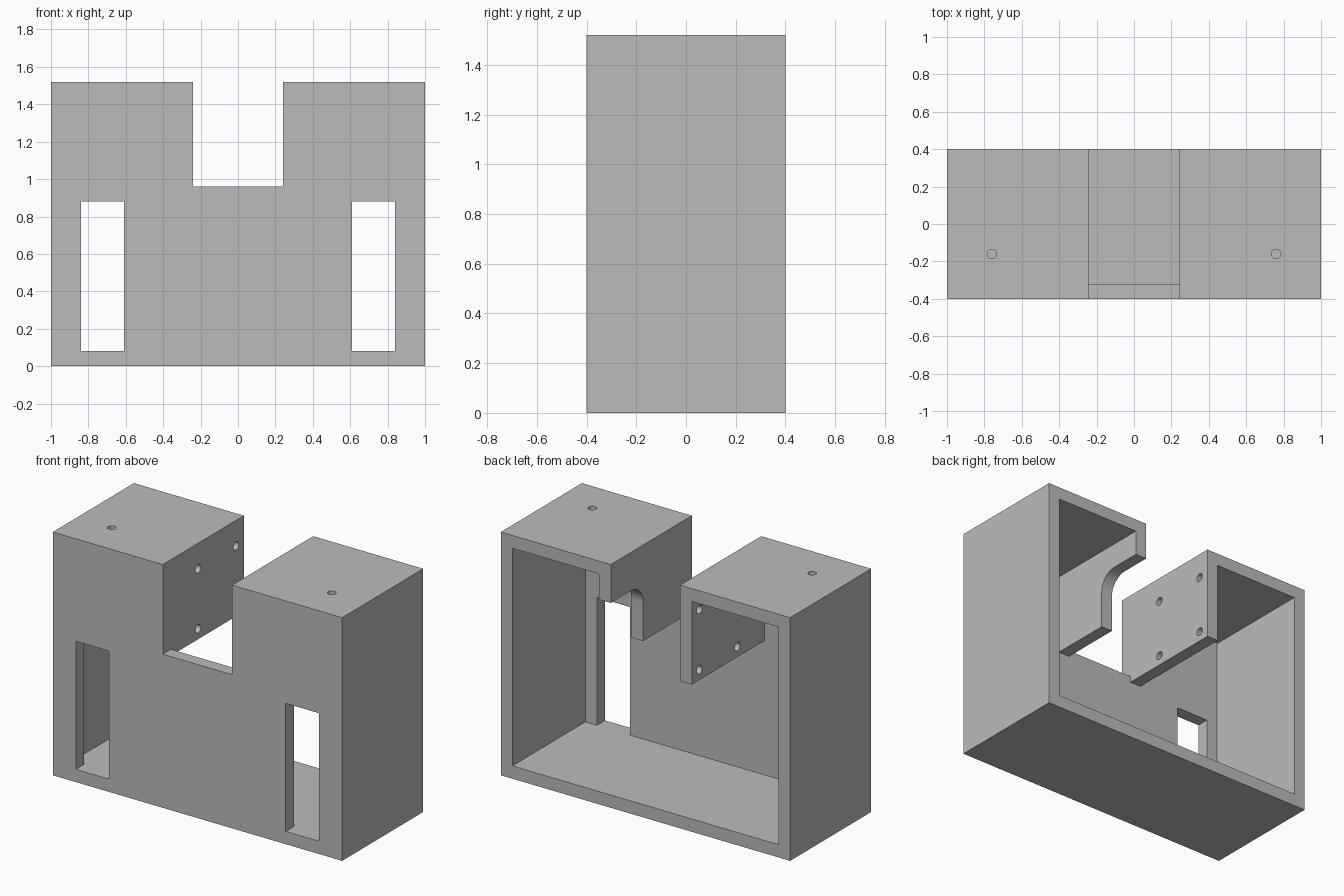
import bpy
import bmesh
from math import cos, sin, pi, radians

cube = bpy.data.objects.get("Cube")
if cube:
    bpy.data.objects.remove(cube, do_unlink=True)

grey = bpy.data.materials.new("mid grey")
grey.use_nodes = True
grey.diffuse_color = (0.5, 0.5, 0.5, 1)
grey.node_tree.nodes["Principled BSDF"].inputs["Base Color"].default_value = (0.5, 0.5, 0.5, 1)

PLACE = {
    "x": lambda u, v, d: (d, u, v),
    "y": lambda u, v, d: (u, d, v),
    "z": lambda u, v, d: (u, v, d),
}


def prism(name, outline, axis, start, end):
    """Extrude a 2D outline along an axis."""
    bm = bmesh.new()
    rings = [[bm.verts.new(PLACE[axis](u, v, d)) for u, v in outline] for d in (start, end)]
    for ring in rings:
        bm.faces.new(ring)
    n = len(outline)
    for i in range(n):
        j = (i + 1) % n
        bm.faces.new((rings[0][i], rings[0][j], rings[1][j], rings[1][i]))
    bmesh.ops.recalc_face_normals(bm, faces=bm.faces)
    mesh = bpy.data.meshes.new(name)
    bm.to_mesh(mesh)
    bm.free()
    mesh.materials.append(grey)
    obj = bpy.data.objects.new(name, mesh)
    bpy.context.collection.objects.link(obj)
    return obj


def rect(u0, u1, v0, v1):
    return [(u0, v0), (u1, v0), (u1, v1), (u0, v1)]


def circle(u, v, r, n=24):
    return [(u + r * cos(2 * pi * i / n), v + r * sin(2 * pi * i / n)) for i in range(n)]


W, D, H, T = 1.0, 0.4, 1.52, 0.08      # half width, half depth, height, wall
NOTCH, SILL, LIP = 0.24, 0.96, 0.92    # notch half width, front sill, inner wall bottom
INNER = NOTCH + T

body = prism("housing", rect(-W, W, 0, H), "y", -D, D)
cutters = []

# Cavity open at the back, rising into a pocket on each side of the notch
half = [(W - T, T), (W - T, H - T), (INNER, H - T), (INNER, LIP)]
cavity = half + [(-x, z) for x, z in reversed(half)]
cutters.append(prism("cavity_cutter", cavity, "y", -D + T, D + 0.2))

# Notch through the front, and the open space between the inner walls
cutters.append(prism("notch_cutter", rect(-NOTCH, NOTCH, SILL, H + 0.2), "y", -D - 0.2, D + 0.2))
cutters.append(prism("gap_cutter", rect(-NOTCH, NOTCH, LIP - 0.1, SILL + 0.1), "y", -D + T, D + 0.2))

# Rounded relief in the back of the left inner wall
Y, Z, R = 0.08, 1.28, 0.12
arc = [(Y + R - R * cos(a), Z - R + R * sin(a)) for a in (i * pi / 24 for i in range(13))]
relief = [(D + 0.2, LIP - 0.1), (Y, LIP - 0.1)] + arc + [(D + 0.2, Z)]
cutters.append(prism("relief_cutter", relief, "x", NOTCH - 0.04, INNER + 0.04))

# Front slots and top holes on both sides
for side in (-1, 1):
    x0, x1 = sorted((side * 0.61, side * 0.84))
    cutters.append(prism("slot_cutter", rect(x0, x1, T, 0.88), "y", -D - 0.1, -D + T + 0.1))
    cutters.append(prism("top_hole_cutter", circle(side * 0.76, -0.16, 0.025), "z", H - T - 0.1, H + 0.1))

# Four mounting holes in the right inner wall
for y in (-0.05, 0.325):
    for z in (0.985, 1.36):
        cutters.append(prism("mount_hole_cutter", circle(y, z, 0.026), "x", -INNER - 0.04, -NOTCH + 0.04))

bpy.ops.object.select_all(action="DESELECT")
body.select_set(True)
bpy.context.view_layer.objects.active = body
for cutter in cutters:
    cutter.hide_render = True
    mod = body.modifiers.new(cutter.name, "BOOLEAN")
    mod.operation = "DIFFERENCE"
    mod.solver = "EXACT"
    mod.object = cutter
    bpy.ops.object.modifier_apply(modifier=mod.name)
    bpy.data.objects.remove(cutter, do_unlink=True)

bpy.ops.object.shade_smooth_by_angle(angle=radians(30))
